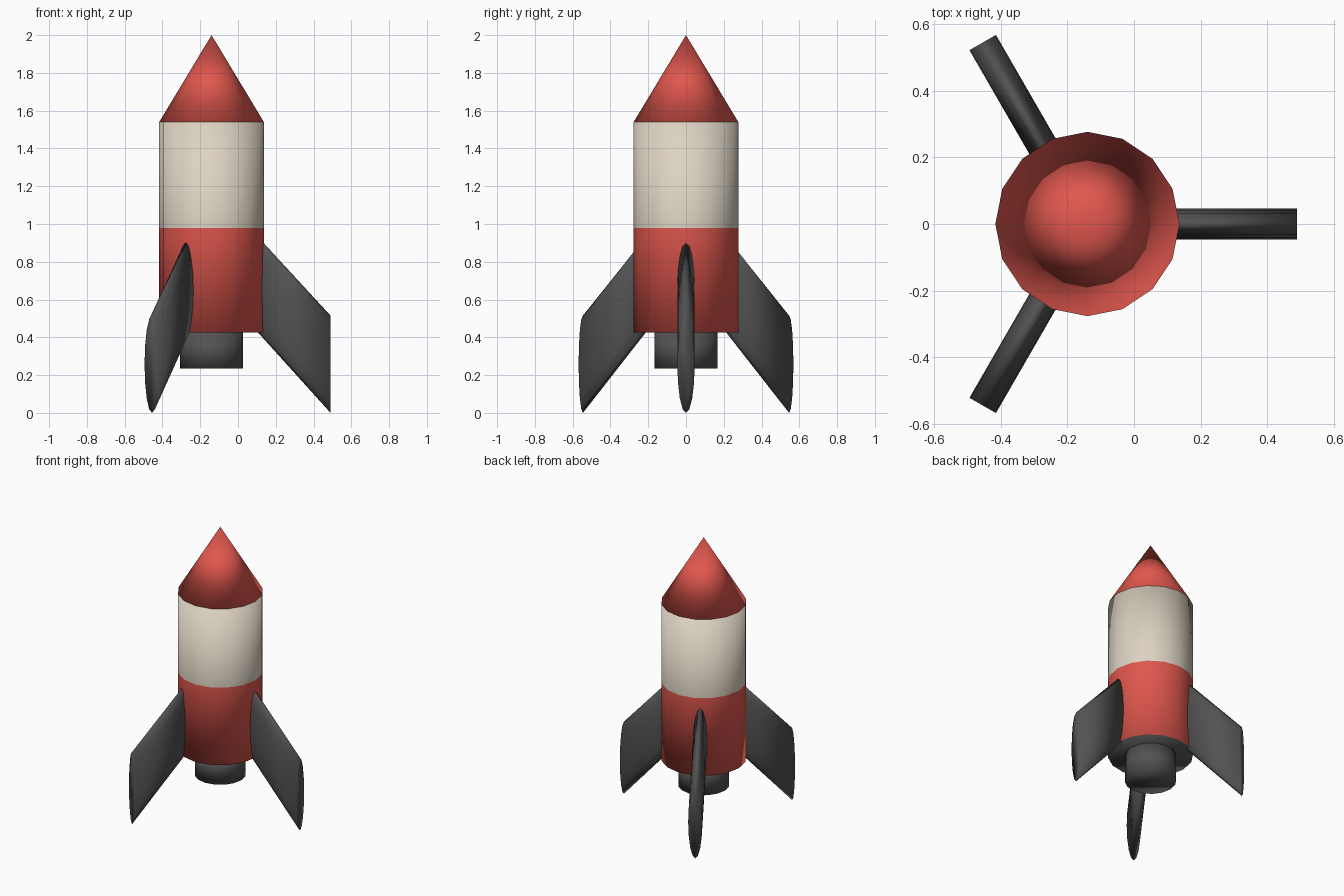
import bpy, bmesh, math
from mathutils import Matrix, Vector

if "Cube" in bpy.data.objects:
    bpy.data.objects.remove(bpy.data.objects["Cube"])

SIDES = 16
AXIS_X = -0.14          # the hull axis sits left of the centre
ANGLES = [2 * math.pi * i / SIDES for i in range(SIDES)]


def material(name, rgb):
    mat = bpy.data.materials.new(name)
    mat.diffuse_color = (*rgb, 1)
    mat.use_nodes = True
    mat.node_tree.nodes["Principled BSDF"].inputs["Base Color"].default_value = mat.diffuse_color
    return mat


RED = material("red", (0.74, 0.095, 0.075))
CREAM = material("cream", (0.72, 0.65, 0.54))
GREY = material("dark_grey", (0.085, 0.085, 0.085))


def circle(r, z):
    return [Vector((r * math.cos(a), r * math.sin(a), z)) for a in ANGLES]


def loft(name, rings, mats, rule=None, turn=0.0):
    """Capped skin through rings of points, fully smooth shaded."""
    bm = bmesh.new()
    loops = [[bm.verts.new(p) for p in ring] for ring in rings]
    for a, b in zip(loops, loops[1:]):
        for i in range(SIDES):
            j = (i + 1) % SIDES
            if len(b) == 1:
                bm.faces.new((a[i], a[j], b[0]))
            else:
                bm.faces.new((a[i], a[j], b[j], b[i]))
    for loop in (loops[0], loops[-1]):
        if len(loop) > 1:
            bm.faces.new(loop)
    bmesh.ops.recalc_face_normals(bm, faces=bm.faces[:])
    for f in bm.faces:
        f.smooth = True
        if rule:
            f.material_index = rule(f)
    mesh = bpy.data.meshes.new(name)
    bm.to_mesh(mesh)
    bm.free()
    for m in mats:
        mesh.materials.append(m)
    obj = bpy.data.objects.new(name, mesh)
    obj.matrix_world = Matrix.Translation((AXIS_X, 0, 0)) @ Matrix.Rotation(turn, 4, 'Z')
    bpy.context.collection.objects.link(obj)
    return obj


# Hull: grey underside, red lower half, cream upper half
def hull_colour(face):
    z = face.calc_center_median().z
    return 2 if z < 0.43 else 0 if z < 0.98 else 1


loft("hull", [circle(0.277, z) for z in (0.425, 0.978, 1.54)],
     [RED, CREAM, GREY], hull_colour)

# Nose cone
loft("nose_cone", [circle(0.277, 1.54), [Vector((0, 0, 2.0))]], [RED])

# Exhaust nozzle
loft("nozzle", [circle(0.167, 0.235), circle(0.167, 0.425)], [GREY])


# Three swept fins with an elliptical section
def fin_section(x, low, high):
    mid, half = (low + high) / 2, (high - low) / 2
    return [Vector((x, 0.046 * math.sin(a), mid + half * math.cos(a))) for a in ANGLES]


for k in range(3):
    loft(f"fin_{k + 1}", [fin_section(0.24, 0.432, 0.938), fin_section(0.63, 0.0, 0.515)],
         [GREY], turn=k * 2 * math.pi / 3)
